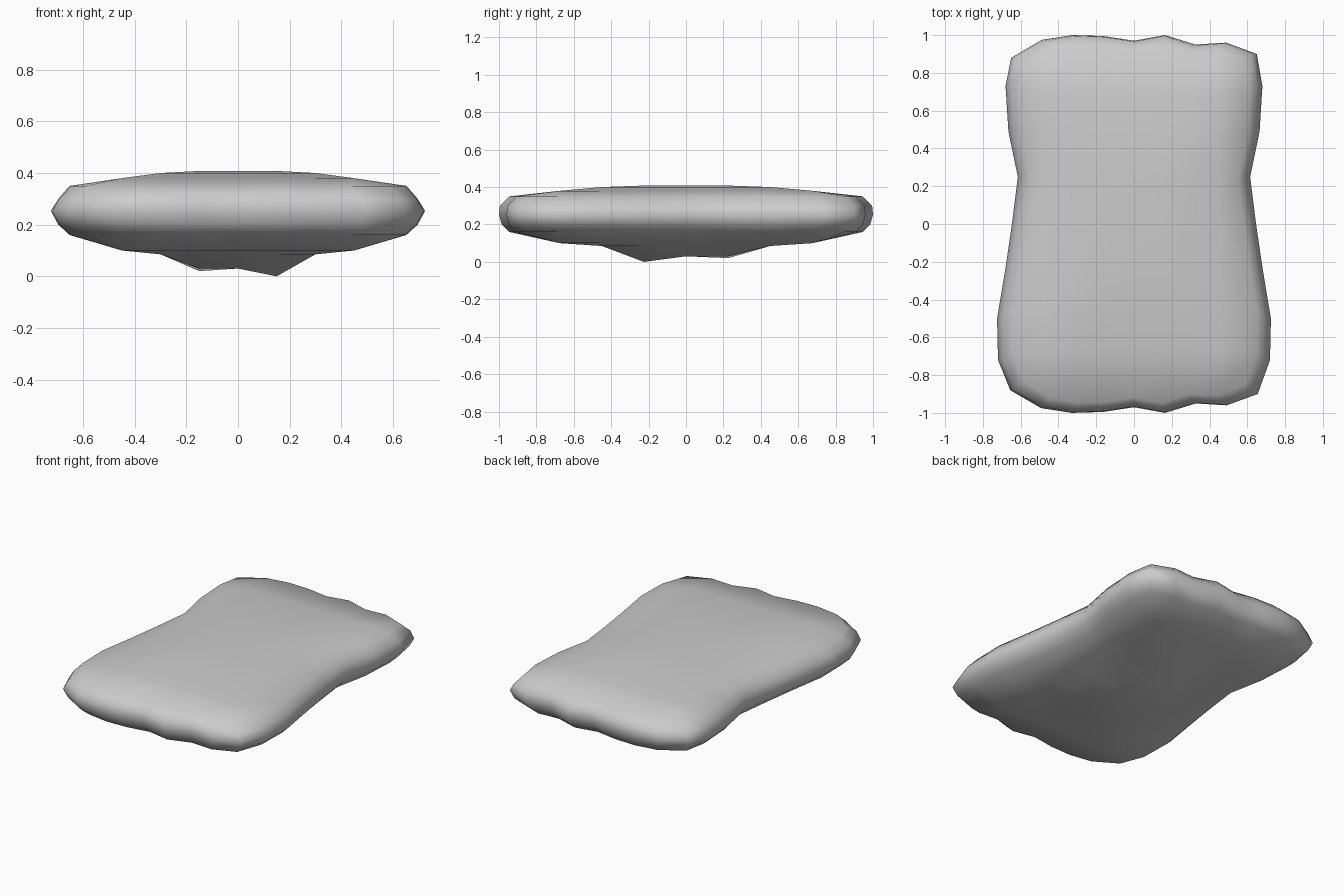
import bpy, bmesh

if "Cube" in bpy.data.objects:
    bpy.data.objects.remove(bpy.data.objects["Cube"])

N = 4  # grid runs from -N to N both ways

# outline: half width per row (front to back), half length per column (left to right)
half_w = [.655, .72, .725, .68, .645, .615, .665, .68, .65]
half_l = [.88, .975, 1.0, .995, .97, 1.0, .95, .96, .90]
# row heights along the sides
row_y = [-.88, -.72, -.50, -.23, .01, .25, .49, .73, .89]

# heights of the concentric square rings, centre to edge
top_z = [.408, .408, .40, .38, .35]
bottom_z = [.03, .03, .085, .10, .16]
low_spots = {(1, -1): .0, (-1, 1): .02}


def outline(i, j, sx, sy):
    """Point on the wavy outline, scaled inward by sx, sy."""
    x = half_w[j + N] * i / N
    if abs(j) == N:
        y = half_l[i + N] * j / N
    else:
        y = row_y[j + N]
    return x * sx, y * sy


bm = bmesh.new()


def face_grid(heights, spots):
    """Cushion-like top or underside on a square grid."""
    g = {}
    for i in range(-N, N + 1):
        for j in range(-N, N + 1):
            k = max(abs(i), abs(j))
            if k == N:
                x, y = outline(i, j, .90, .945)
            else:
                x, y = .15 * i, .225 * j
            g[i, j] = bm.verts.new((x, y, spots.get((i, j), heights[k])))
    for i in range(-N, N):
        for j in range(-N, N):
            bm.faces.new((g[i, j], g[i + 1, j], g[i + 1, j + 1], g[i, j + 1]))
    return g


top = face_grid(top_z, {})
bottom = face_grid(bottom_z, low_spots)

# rounded rim between the two faces
border = ([(i, -N) for i in range(-N, N)] + [(N, j) for j in range(-N, N)]
          + [(i, N) for i in range(N, -N, -1)] + [(-N, j) for j in range(N, -N, -1)])
rings = [[top[p] for p in border]]
for sx, sy, z in ((.96, .995, .30), (1, 1, .253), (.96, .985, .20)):
    rings.append([bm.verts.new((*outline(i, j, sx, sy), z)) for i, j in border])
rings.append([bottom[p] for p in border])
for a, b in zip(rings, rings[1:]):
    for n in range(len(border)):
        m = (n + 1) % len(border)
        bm.faces.new((a[n], a[m], b[m], b[n]))

bmesh.ops.recalc_face_normals(bm, faces=bm.faces[:])
for f in bm.faces:
    f.smooth = True
mesh = bpy.data.meshes.new("stone_slab")
bm.to_mesh(mesh)
bm.free()
bpy.context.collection.objects.link(bpy.data.objects.new("stone_slab", mesh))
